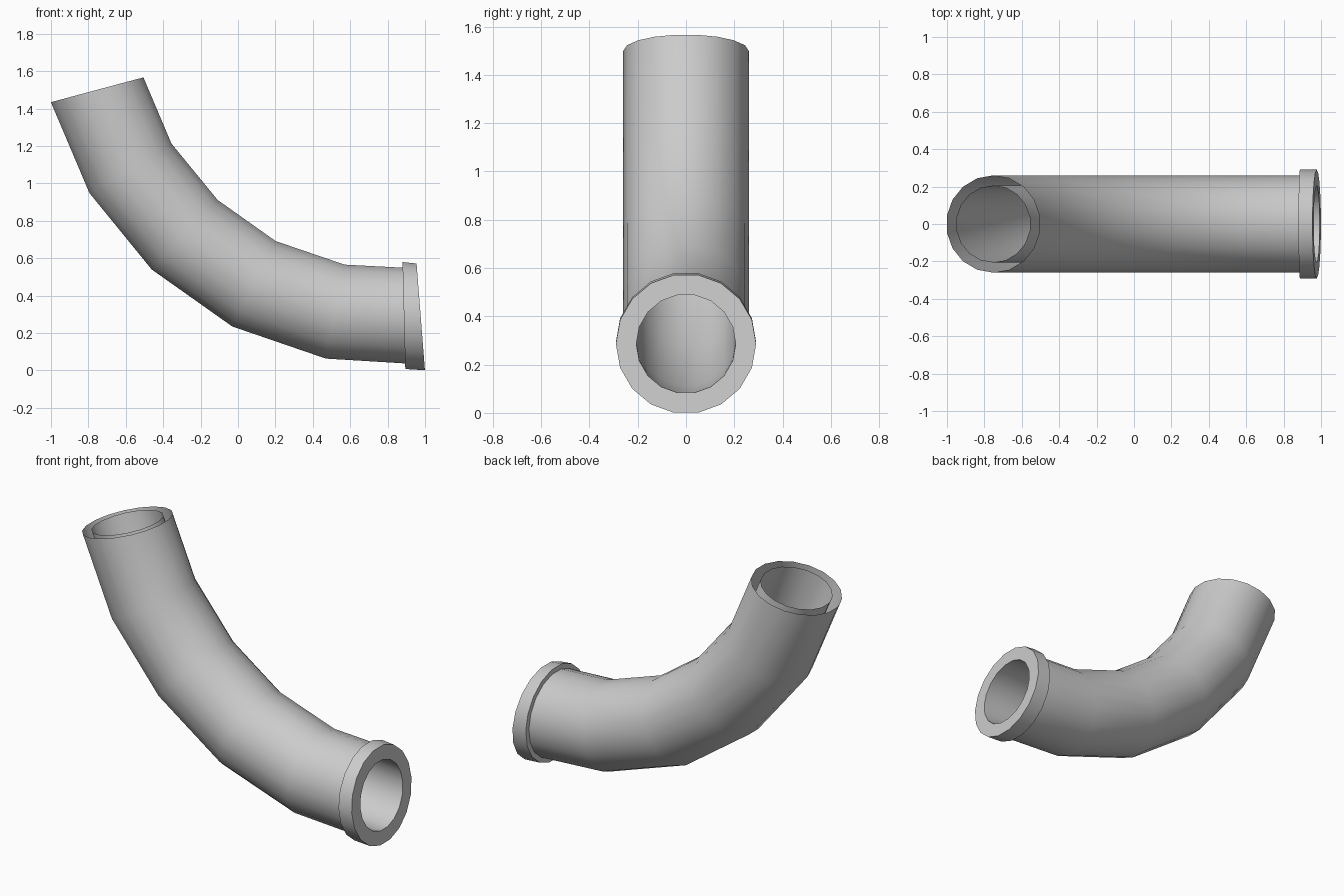
import bpy, bmesh
from math import sin, cos, pi, radians
from mathutils import Vector

if "Cube" in bpy.data.objects:
    bpy.data.objects.remove(bpy.data.objects["Cube"])

SIDES = 18
R_PIPE, R_BORE, R_COLLAR = 0.26, 0.206, 0.2905

# Bend stations: centre x, centre z, tilt of the cross-section in degrees
BEND = [(-0.753, 1.50, 15), (-0.575, 1.08, 31), (-0.285, 0.725, 46.5),
        (0.085, 0.463, 63), (0.52, 0.314, 78.7), (0.887, 0.293, 91.5)]
MOUTH = (0.977, 0.286, 94.5)


def skin(name, sections):
    """Loft a list of (station, radius) rings into an open, smooth skin."""
    bm = bmesh.new()
    rings = []
    for (x, z, tilt), r in sections:
        c = Vector((x, 0, z))
        u = Vector((cos(radians(tilt)), 0, sin(radians(tilt))))
        v = Vector((0, 1, 0))
        angles = [2 * pi * i / SIDES for i in range(SIDES)]
        rings.append([bm.verts.new(c + r * (cos(a) * v + sin(a) * u)) for a in angles])
    for a, b in zip(rings, rings[1:]):
        for i in range(SIDES):
            j = (i + 1) % SIDES
            bm.faces.new((a[i], a[j], b[j], b[i]))
    mesh = bpy.data.meshes.new(name)
    bm.to_mesh(mesh)
    bm.free()
    ob = bpy.data.objects.new(name, mesh)
    bpy.context.collection.objects.link(ob)
    bpy.ops.object.select_all(action='DESELECT')
    ob.select_set(True)
    bpy.context.view_layer.objects.active = ob
    bpy.ops.object.shade_smooth_by_angle(angle=radians(30))
    return ob


# Outer wall of the curved pipe (upper end left open between the walls)
skin("pipe_outer_wall", [(s, R_PIPE) for s in BEND])

# Raised collar: back step, rim and flat mouth face
skin("end_collar", [(BEND[-1], R_PIPE), (BEND[-1], R_COLLAR),
                    (MOUTH, R_COLLAR), (MOUTH, R_BORE)])

# Inner wall, lofted backwards so it faces the bore
skin("pipe_inner_wall", [(s, R_BORE) for s in [MOUTH] + BEND[::-1]])
